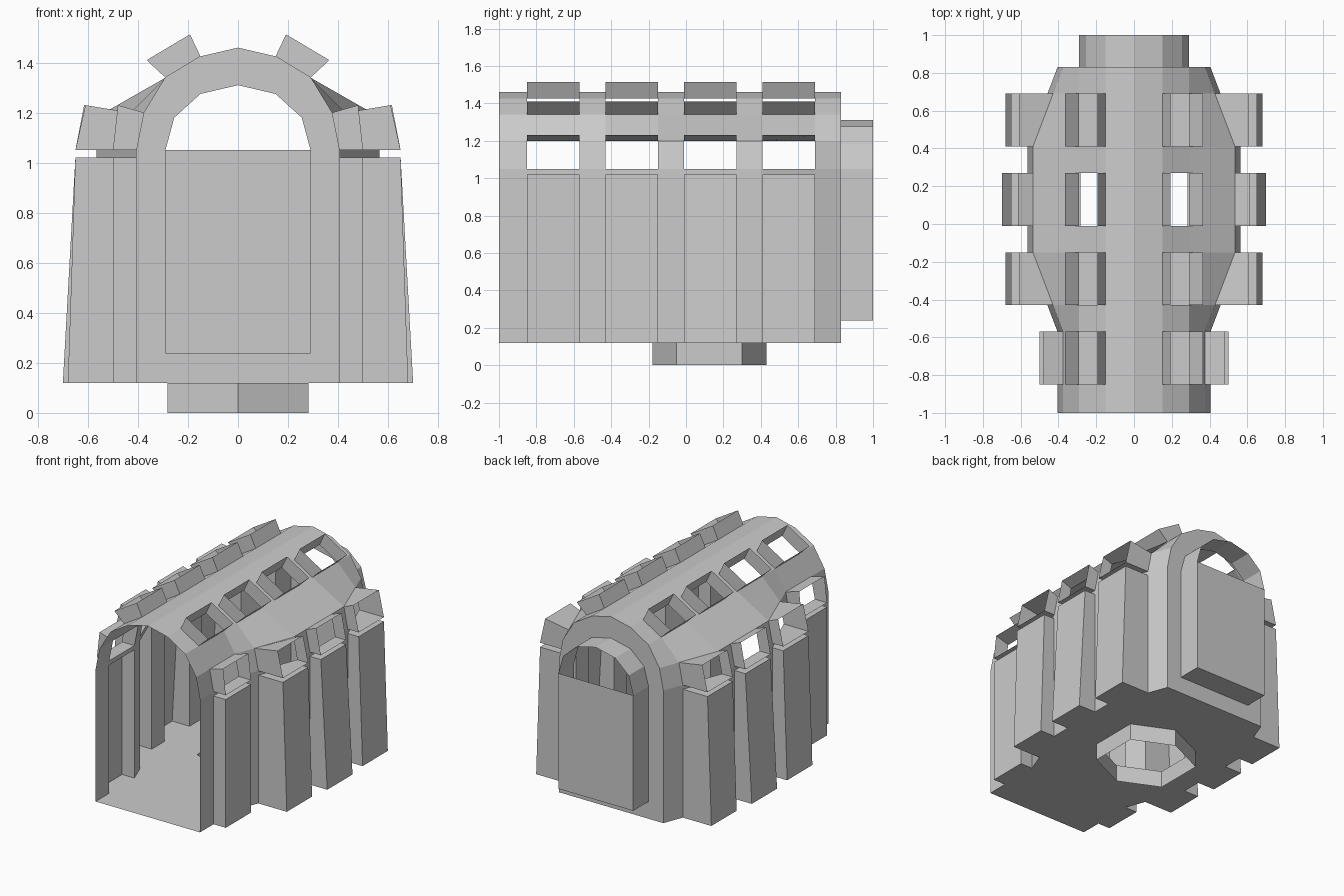
import bpy, bmesh
from mathutils import Vector

if "Cube" in bpy.data.objects:
    bpy.data.objects.remove(bpy.data.objects["Cube"])

WALL_Y = [-1, -.85, -.57, -.43, -.15, -.01, .27, .41, .69, .83]
# bays: y start, y end, buttress foot x, buttress top x, window frame top x
BAYS = [(-.85, -.57, .50, .50, .48), (-.43, -.15, .68, .65, .61),
        (-.01, .27, .70, .65, .615), (.41, .69, .68, .65, .61)]
FLOOR = .12


def half_width(y):
    """Plan outline: narrow ends, wide middle."""
    if y <= -.57:
        return .405
    if y < -.15:
        return .405 + .16 * (y + .57) / .42
    if y <= .41:
        return .565
    return .565 - .16 * (y - .41) / .42


def profile(y):
    w = half_width(y)
    return [(w, FLOOR), (w, 1.02), (w, 1.05), (w - .03, 1.2),
            (.29, 1.34), (.15, 1.425), (0, 1.46)]


class Part:
    """Collects outward-facing faces of the right half and mirrors them."""
    def __init__(self, name):
        self.name, self.bm = name, bmesh.new()

    def face(self, pts, ref):
        f = self.bm.faces.new([self.bm.verts.new(p) for p in pts])
        f.normal_update()
        if f.normal.dot(f.calc_center_median() - Vector(ref)) < 0:
            f.normal_flip()

    def tube(self, a, b, ref, closed=True):
        n = len(a)
        for i in range(n if closed else n - 1):
            j = (i + 1) % n
            self.face([a[i], a[j], b[j], b[i]], ref)

    def finish(self):
        bmesh.ops.remove_doubles(self.bm, verts=self.bm.verts, dist=1e-4)
        me = bpy.data.meshes.new(self.name)
        self.bm.to_mesh(me)
        self.bm.free()
        ob = bpy.data.objects.new(self.name, me)
        bpy.context.collection.objects.link(ob)
        mod = ob.modifiers.new("Mirror", 'MIRROR')
        mod.merge_threshold = .0005


def ring(line, y0, y1):
    """Quad between two (x, z) points across a bay."""
    (p0, q0), (p1, q1) = line
    return [(p0[0], y0, p0[1]), (q0[0], y0, q0[1]),
            (q1[0], y1, q1[1]), (p1[0], y1, p1[1])]


def center(pts):
    return sum((Vector(p) for p in pts), Vector()) / len(pts)


# Vaulted shell, left open where buttresses, windows and skylights sit
shell = Part("vaulted_shell")
starts = [b[0] for b in BAYS]
for y0, y1 in zip(WALL_Y, WALL_Y[1:]):
    A, B = profile(y0), profile(y1)
    for i in range(6):
        if y0 in starts and i in (0, 2, 4):
            continue
        shell.face(ring(((A[i], A[i + 1]), (B[i], B[i + 1])), y0, y1),
                   (0, (y0 + y1) / 2, .7))
shell.finish()

# Hollow buttresses, window frames and skylight frames
buttress = Part("buttresses")
window = Part("window_frames")
skylight = Part("skylight_frames")
for y0, y1, foot, top, hood in BAYS:
    A, B = profile(y0), profile(y1)
    inner = ring(((A[0], A[1]), (B[0], B[1])), y0, y1)
    edge = ((foot, FLOOR), (top, 1.02))
    outer = ring((edge, edge), y0, y1)
    c = center(inner + outer)
    buttress.face(outer, c)
    for i in range(3):                      # sides and top, foot is the floor
        buttress.face([inner[i], inner[i + 1], outer[i + 1], outer[i]], c)

    inner = ring(((A[2], A[3]), (B[2], B[3])), y0, y1)
    edge = ((top, 1.05), (hood, 1.23))
    outer = ring((edge, edge), y0, y1)
    window.tube(inner, outer, center(inner + outer))

    inner = ring(((A[4], A[5]), (B[4], B[5])), y0, y1)
    edge = ((.365, 1.41), (.192, 1.513))
    outer = ring((edge, edge), y0, y1)
    skylight.tube(inner, outer, center(inner + outer))
for p in (buttress, window, skylight):
    p.finish()

# Floor plate reaching under the buttresses, with a six-sided hole
HEX = [(0, .43), (.282, .30), (.282, -.05), (0, -.18)]
feet = {b[0]: b for b in BAYS}
outline = [(0, -1)]
for y in WALL_Y:
    outline.append((half_width(y), y))
    if y in feet:
        b = feet[y]
        outline += [(b[2], b[0]), (b[2], b[1])]
outline += [(0, .83)] + HEX
floor = Part("floor")
floor.face([(x, y, FLOOR) for x, y in outline], (0, 0, 1))
floor.finish()

# Open six-sided foot tube
foot_tube = Part("foot_tube")
foot_tube.tube([(x, y, 0) for x, y in HEX], [(x, y, FLOOR) for x, y in HEX],
               (0, .125, .06), closed=False)
foot_tube.finish()

# Rear wall with arched opening
ARCH = [(0, .24), (.29, .24), (.29, 1.05), (.255, 1.18), (.15, 1.275), (0, 1.31)]
rear = Part("rear_wall")
rear.face([(x, .83, z) for x, z in [(0, FLOOR)] + profile(.83) + ARCH[::-1]], (0, 0, .7))
rear.finish()

# Rear niche: arched sleeve closed by a panel below the window
niche = Part("rear_niche")
niche.tube([(x, .83, z) for x, z in ARCH], [(x, 1, z) for x, z in ARCH],
           (0, .915, .7), closed=False)
niche.face([(0, 1, .24), (.29, 1, .24), (.29, 1, 1.05), (0, 1, 1.05)], (0, 0, .7))
niche.finish()
